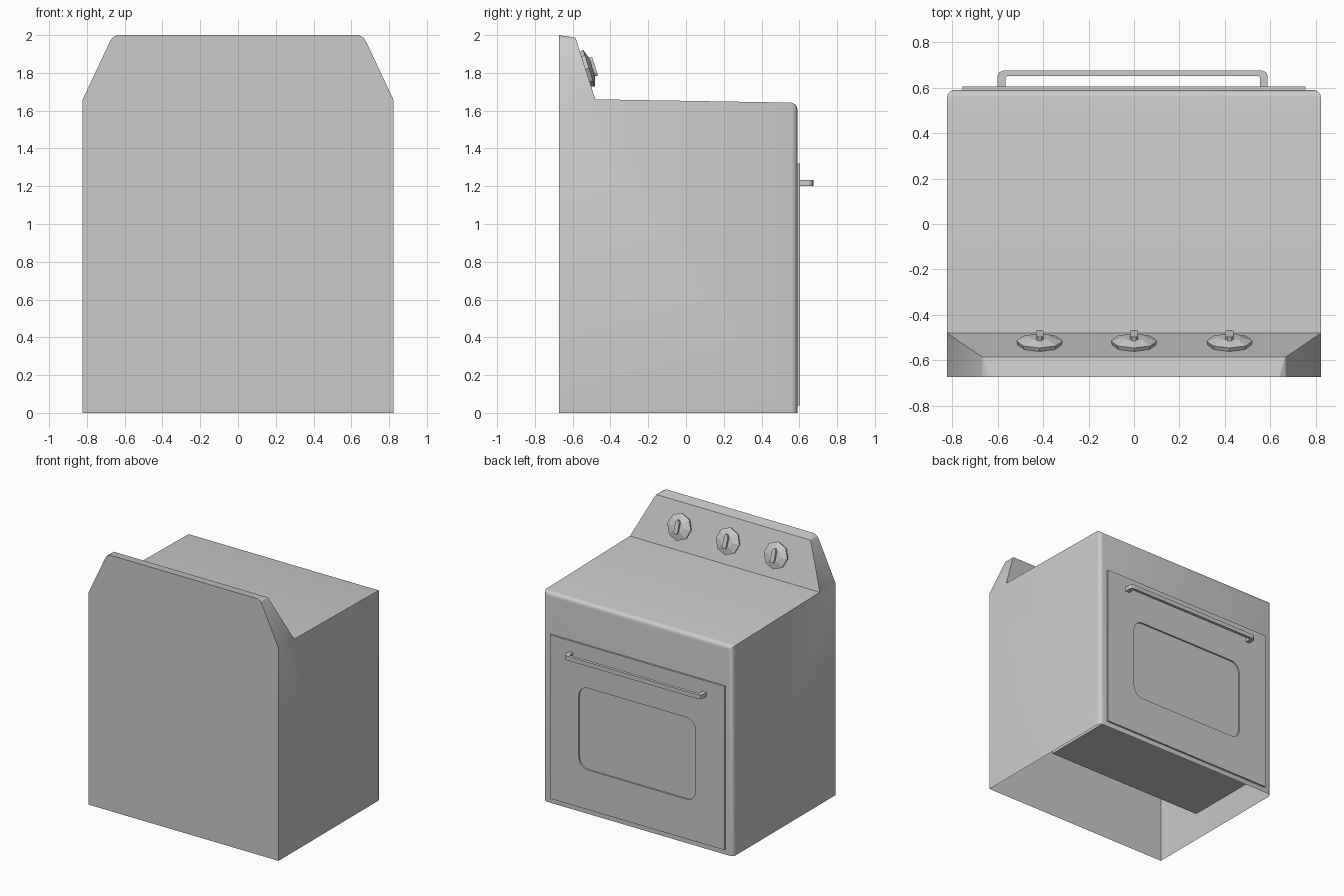
import bpy, bmesh, math
from mathutils import Vector, Matrix

if "Cube" in bpy.data.objects:
    bpy.data.objects.remove(bpy.data.objects["Cube"])


def finish(name, bm, smooth=False):
    bmesh.ops.recalc_face_normals(bm, faces=bm.faces[:])
    me = bpy.data.meshes.new(name)
    bm.to_mesh(me)
    bm.free()
    ob = bpy.data.objects.new(name, me)
    bpy.context.collection.objects.link(ob)
    if smooth:
        bpy.ops.object.select_all(action='DESELECT')
        ob.select_set(True)
        bpy.context.view_layer.objects.active = ob
        bpy.ops.object.shade_smooth_by_angle(angle=math.radians(30))
    return ob


def prism(bm, pts, vec):
    """Extrude a closed 3D outline along vec."""
    f = bm.faces.new([bm.verts.new(p) for p in pts])
    r = bmesh.ops.extrude_face_region(bm, geom=[f], use_keep_orig=True)
    verts = [g for g in r['geom'] if isinstance(g, bmesh.types.BMVert)]
    bmesh.ops.translate(bm, verts=verts, vec=vec)


def box(bm, lo, hi):
    (x0, y0, z0), (x1, y1, z1) = lo, hi
    prism(bm, [(x0, y0, z0), (x1, y0, z0), (x1, y1, z0), (x0, y1, z0)], (0, 0, z1 - z0))


def round_rect(x, z0, z1, r, n=5):
    out = []
    for i, (sx, cz) in enumerate([(1, z1 - r), (-1, z1 - r), (-1, z0 + r), (1, z0 + r)]):
        for k in range(n + 1):
            a = math.pi / 2 * (i + k / n)
            out.append((sx * (x - r) + r * math.cos(a), cz + r * math.sin(a)))
    return out


# Body shell with slanted control panel, open underneath
W = 0.822
bm = bmesh.new()
side = [(-.672, 0), (.59, 0), (.59, 1.642), (-.48, 1.66), (-.585, 1.986), (-.672, 2)]
prism(bm, [(-W, y, z) for y, z in side], (2 * W, 0, 0))
bmesh.ops.recalc_face_normals(bm, faces=bm.faces[:])
front = [e for e in bm.edges if all(v.co.y > .58 for v in e.verts)
         and any(v.co.z > 1 for v in e.verts)]
bmesh.ops.bevel(bm, geom=front, offset=.035, segments=4, profile=.5, affect='EDGES')
# Sloping, softened upper corners of the control panel
corner = [(W, 1.66), (.683, 1.955), (.667, 1.985), (.64, 2.0)]
for s in (-1, 1):
    for (xa, za), (xb, zb) in zip(corner, corner[1:]):
        cut = bmesh.ops.bisect_plane(
            bm, geom=bm.verts[:] + bm.edges[:] + bm.faces[:], dist=1e-5,
            plane_co=(s * xa, 0, za), plane_no=(s * (zb - za), 0, xa - xb), clear_outer=True)
        bmesh.ops.holes_fill(bm, edges=[e for e in bm.edges if e.is_boundary], sides=0)
bm.normal_update()
bottom = [f for f in bm.faces if all(v.co.z < .001 for v in f.verts)]
bmesh.ops.delete(bm, geom=bottom, context='FACES')
finish("stove_body", bm, True)

# Oven cavity, seen through the open underside
bm = bmesh.new()
box(bm, (-.69, -.11, .10), (.69, .585, 1.26))
finish("oven_cavity", bm)

# Door with recessed rounded window: front frame, rim and pane
bm = bmesh.new()
y0, y1, yw = .585, .604, .592
outer = [(.755, .04), (.755, 1.32), (-.755, 1.32), (-.755, .04)]
win = round_rect(.505, .35, .99, .08)


def loop(pts, y):
    vs = [bm.verts.new((x, y, z)) for x, z in pts]
    return vs, [bm.edges.new((vs[i], vs[(i + 1) % len(vs)])) for i in range(len(vs))]


fo, fe = loop(outer, y1)
wo, we = loop(win, y1)
back, _ = loop(outer, y0)
pane, _ = loop(win, yw)
for a, b in ((fo, back), (wo, pane)):
    for i in range(len(a)):
        j = (i + 1) % len(a)
        bm.faces.new((a[i], a[j], b[j], b[i]))
bm.faces.new(back)
bm.faces.new(pane)
bmesh.ops.triangle_fill(bm, edges=fe + we, use_beauty=True)
finish("oven_door", bm)

# Handle: U-shaped bar with softened corners
bm = bmesh.new()
half = [(.56, .60), (.56, .642), (.553, .65)]
outer_half = [(.57, .674), (.586, .668), (.594, .652), (.594, .60)]
right = half[::-1] + outer_half[::-1][:]
path = outer_half + half
left = [(-x, y) for x, y in path[::-1]]
prism(bm, [(x - .006, y, 1.20) for x, y in path + left], (0, 0, .033))
finish("door_handle", bm)

# Eight-sided knobs on the slanted panel
normal = Vector((0, .952, .306)).normalized()
up = Vector((0, -normal.z, normal.y))
across = up.cross(normal)
for i, x in enumerate((-.415, 0, .42)):
    bm = bmesh.new()
    rings = []
    for r, h in ((.095, -.005), (.102, .018), (.05, .036)):
        rings.append([bm.verts.new((r * math.cos(k * math.pi / 4),
                                    r * math.sin(k * math.pi / 4), h)) for k in range(8)])
    for a, b in zip(rings, rings[1:]):
        for k in range(8):
            bm.faces.new((a[k], a[(k + 1) % 8], b[(k + 1) % 8], b[k]))
    bm.faces.new(rings[0])
    bm.faces.new(rings[-1])
    # Grip ridge
    grip = [(.017, -.035), (.017, .035), (.008, .052), (-.008, .052),
            (-.017, .035), (-.017, -.035), (-.008, -.052), (.008, -.052)]
    prism(bm, [(gx, gy, .02) for gx, gy in grip], (0, 0, .032))
    m = Matrix((across, up, normal)).transposed().to_4x4()
    m.translation = Vector((x, -.531, 1.82))
    bmesh.ops.transform(bm, matrix=m, verts=bm.verts[:])
    finish(f"knob_{i + 1}", bm)
